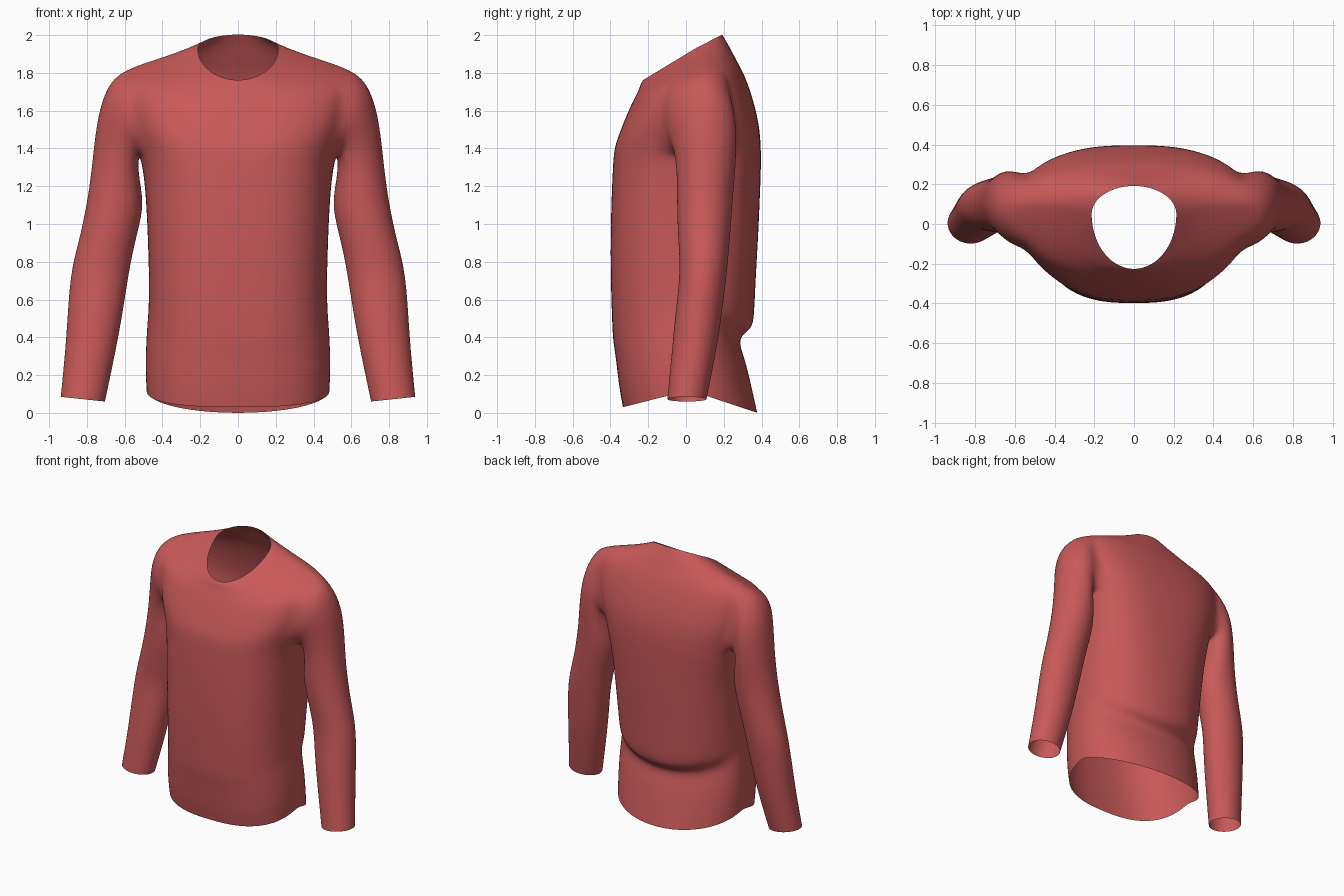
import bpy, bmesh, math

if "Cube" in bpy.data.objects:
    bpy.data.objects.remove(bpy.data.objects["Cube"])

N = 40          # columns round the torso
K = 3           # armhole half width in columns
LOW, HIGH = 10, 14   # torso rows at armpit and shoulder point

# Torso rings: half width, front y, back y, side y, front z, side z, back z
TORSO = [
    (.485, -.335, .378, .02, .03, .12, .0),
    (.492, -.357, .345, .02, .15, .24, .15),
    (.486, -.373, .312, .02, .30, .42, .29),
    (.474, -.387, .268, .02, .38, .56, .40),
    (.474, -.391, .352, .02, .46, .63, .44),
    (.472, -.395, .362, .02, .56, .70, .52),
    (.475, -.400, .370, .03, .75, .82, .72),
    (.480, -.400, .384, .04, .95, .97, .95),
    (.488, -.395, .392, .06, 1.15, 1.13, 1.15),
    (.500, -.388, .398, .09, 1.30, 1.26, 1.30),
    (.520, -.382, .397, .10, 1.40, 1.36, 1.42),
    (.560, -.357, .388, .10, 1.47, 1.49, 1.52),
    (.595, -.330, .366, .10, 1.54, 1.62, 1.62),
    (.610, -.300, .336, .10, 1.61, 1.74, 1.72),
    (.600, -.272, .300, .10, 1.67, 1.815, 1.81),
    (.480, -.250, .265, .10, 1.71, 1.857, 1.87),
    (.340, -.240, .230, .09, 1.745, 1.895, 1.94),
    (.214, -.227, .192, .05, 1.762, 1.93, 2.003),
]

# Sleeve rings: outer x, outer z, inner x, inner z, front y, back y
SLEEVE = [
    (.678, 1.76, .528, 1.33, -.11, .265),
    (.735, 1.62, .525, 1.27, -.075, .27),
    (.763, 1.43, .512, 1.19, -.05, .265),
    (.785, 1.20, .497, 1.08, -.05, .25),
    (.832, .95, .543, .91, -.045, .235),
    (.885, .77, .577, .74, -.03, .22),
    (.902, .55, .605, .55, -.055, .195),
    (.914, .35, .645, .33, -.075, .165),
    (.940, .085, .703, .06, -.10, .11),
]


def spow(v, p):
    return math.copysign(abs(v) ** p, v)


def torso_ring(bm, row, i):
    hw, yf, yb, ys, zf, zs, zb = row
    top = .26 * max(0, min(1, (i - 11) / 5))        # round neck
    low = max(0, min(1, (9 - i) / 5))               # rounder lower back
    ring = []
    for c in range(N):
        a = 2 * math.pi * c / N
        s = math.sin(a)
        back = s > 0
        e = .74 + top + low * (.24 if back else .04)
        y_end, z_end = (yb, zb) if back else (yf, zf)
        ring.append(bm.verts.new((hw * spow(math.cos(a), e),
                                  ys + (y_end - ys) * abs(s) ** e,
                                  zs + (z_end - zs) * abs(s) ** e)))
    return ring


def bridge(bm, a, b):
    n = len(a)
    for j in range(n):
        k = (j + 1) % n
        bm.faces.new((a[j], a[k], b[k], b[j]))


def in_armhole(r, c):
    near_side = min(abs((c + .5) - m) for m in (0, N / 2, N)) < K
    return LOW <= r < HIGH and near_side


bm = bmesh.new()

# Body with two armholes left open
rings = [torso_ring(bm, row, i) for i, row in enumerate(TORSO)]
for r in range(len(rings) - 1):
    for c in range(N):
        if not in_armhole(r, c):
            d = (c + 1) % N
            bm.faces.new((rings[r][c], rings[r][d], rings[r + 1][d], rings[r + 1][c]))

# Sleeves grown out of the armhole edges
path = ([(HIGH, c) for c in range(0, K)] + [(r, K) for r in range(HIGH, LOW, -1)]
        + [(LOW, c) for c in range(K, -K, -1)] + [(r, -K) for r in range(LOW, HIGH)]
        + [(HIGH, c) for c in range(-K, 0)])
for side in (1, -1):
    prev = [rings[r][c % N if side > 0 else N // 2 - c] for r, c in path]
    for xo, zo, xi, zi, yf, yb in SLEEVE:
        ring = []
        for j in range(len(path)):
            t = 2 * math.pi * j / len(path)
            u = math.cos(t)
            ring.append(bm.verts.new((side * ((xo + xi) / 2 + (xo - xi) / 2 * u),
                                      (yf + yb) / 2 + (yb - yf) / 2 * math.sin(t),
                                      (zo + zi) / 2 + (zo - zi) / 2 * u)))
        bridge(bm, prev, ring)
        prev = ring

bmesh.ops.delete(bm, geom=[v for v in bm.verts if not v.link_faces], context='VERTS')
bmesh.ops.recalc_face_normals(bm, faces=bm.faces)
for f in bm.faces:
    f.smooth = True

mesh = bpy.data.meshes.new("long_sleeve_shirt")
bm.to_mesh(mesh)
bm.free()
shirt = bpy.data.objects.new("long_sleeve_shirt", mesh)
bpy.context.collection.objects.link(shirt)

# Smooth cloth surface
sub = shirt.modifiers.new("smooth_cloth", 'SUBSURF')
sub.levels = sub.render_levels = 2

# Red fabric
fabric = bpy.data.materials.new("red_fabric")
fabric.diffuse_color = (.58, .10, .10, 1)
fabric.use_nodes = True
fabric.node_tree.nodes["Principled BSDF"].inputs["Base Color"].default_value = fabric.diffuse_color
mesh.materials.append(fabric)
